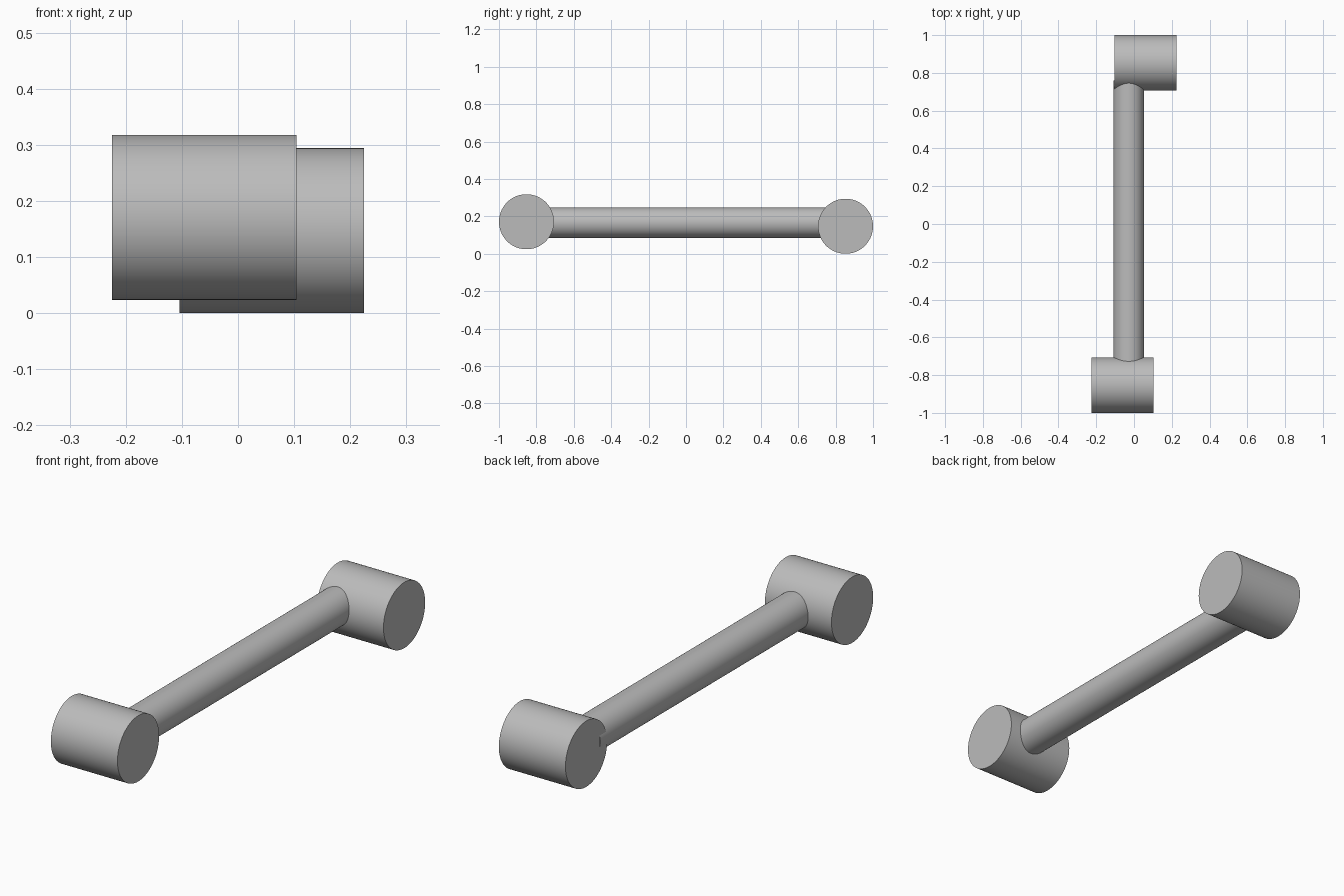
import bpy, math

cube = bpy.data.objects.get("Cube")
if cube:
    bpy.data.objects.remove(cube, do_unlink=True)

GREY = (0.5, 0.5, 0.5, 1)
mat = bpy.data.materials.new("plain grey")
mat.use_nodes = True
mat.diffuse_color = GREY
mat.node_tree.nodes["Principled BSDF"].inputs["Base Color"].default_value = GREY


def cylinder(name, centre, radius, length, rotation):
    bpy.ops.mesh.primitive_cylinder_add(vertices=96, radius=radius, depth=length,
                                        location=centre, rotation=rotation)
    obj = bpy.context.object
    obj.name = name
    obj.data.materials.append(mat)
    bpy.ops.object.shade_smooth_by_angle(angle=math.radians(30))
    return obj


ALONG_X = (0, math.pi / 2, 0)
ALONG_Y = (math.pi / 2, 0, 0)

# End bosses, offset sideways from one another
cylinder("front_boss", (-0.06, -0.853, 0.171), 0.147, 0.329, ALONG_X)
cylinder("back_boss", (0.06, 0.853, 0.147), 0.147, 0.329, ALONG_X)

# Round rod joining the bosses
cylinder("connecting_rod", (-0.028, 0, 0.166), 0.081, 1.52, ALONG_Y)
